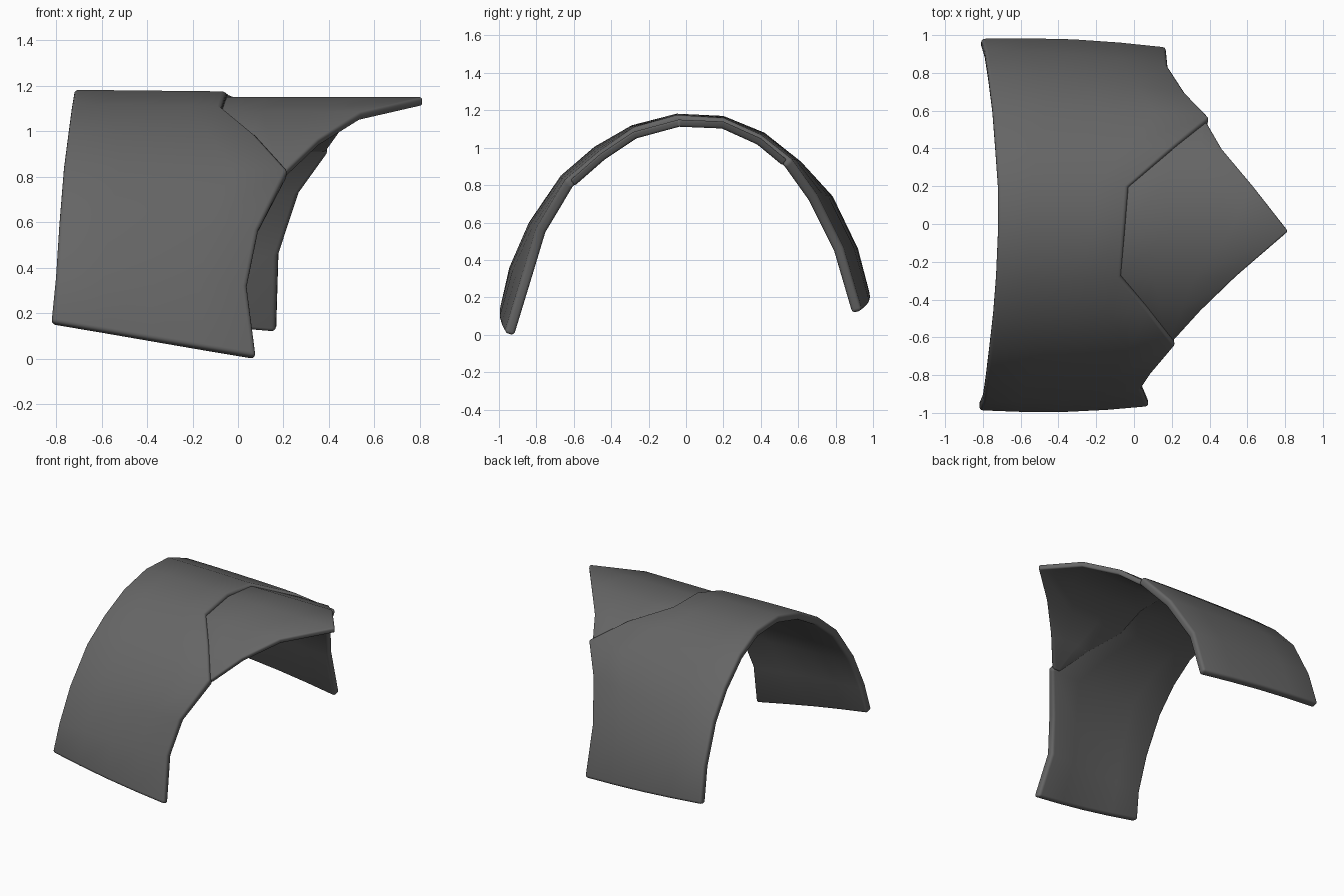
import bpy, bmesh, math
from mathutils import Vector

if "Cube" in bpy.data.objects:
    bpy.data.objects.remove(bpy.data.objects["Cube"])

grey = bpy.data.materials.new("dark grey")
grey.diffuse_color = (0.13, 0.13, 0.13, 1)
grey.use_nodes = True
grey.node_tree.nodes["Principled BSDF"].inputs["Base Color"].default_value = grey.diffuse_color


def curved_plate(name, stations, steps, thickness, bulge, rim):
    """Loft straight ribs between paired edge points, then thicken inwards."""
    bm = bmesh.new()
    ribs = []
    for back, front in stations:
        a, b = Vector(back), Vector(front)
        rib = []
        for i in range(steps + 1):
            t = i / steps
            p = a.lerp(b, t)
            # gentle outward swelling on the side walls
            p.y += bulge * math.sin(math.pi * t) * a.y
            rib.append(bm.verts.new(p))
        ribs.append(rib)
    for r, s in zip(ribs, ribs[1:]):
        for i in range(steps):
            bm.faces.new((r[i], r[i + 1], s[i + 1], s[i]))
    bm.normal_update()
    if sum(f.normal.z for f in bm.faces) < 0:
        bmesh.ops.reverse_faces(bm, faces=bm.faces[:])
    me = bpy.data.meshes.new(name)
    bm.to_mesh(me)
    bm.free()
    me.materials.append(grey)
    ob = bpy.data.objects.new(name, me)
    bpy.context.collection.objects.link(ob)
    solid = ob.modifiers.new("thickness", 'SOLIDIFY')
    solid.thickness = thickness
    solid.offset = -1
    bev = ob.modifiers.new("rounded rim", 'BEVEL')
    bev.width = rim
    bev.segments = 3
    bev.limit_method = 'ANGLE'
    bev.angle_limit = math.radians(50)
    bpy.ops.object.select_all(action='DESELECT')
    ob.select_set(True)
    bpy.context.view_layer.objects.active = ob
    bpy.ops.object.shade_smooth_by_angle(angle=math.radians(40))
    return ob


# Arched shell: (rear edge point, front edge point) from one foot to the other
arch = [
    ((-0.820, -0.990, 0.160), (0.08, -0.970, 0.01)),
    ((-0.800, -0.945, 0.360), (0.04, -0.875, 0.32)),
    ((-0.785, -0.840, 0.600), (0.09, -0.800, 0.57)),
    ((-0.765, -0.670, 0.850), (0.22, -0.645, 0.83)),
    ((-0.745, -0.490, 1.005), (0.08, -0.460, 0.985)),
    ((-0.730, -0.290, 1.120), (-0.07, -0.280, 1.11)),
    ((-0.720, -0.050, 1.182), (-0.05, -0.050, 1.175)),
    ((-0.720, 0.200, 1.170), (-0.03, 0.200, 1.16)),
    ((-0.735, 0.420, 1.080), (0.20, 0.400, 1.07)),
    ((-0.750, 0.620, 0.920), (0.40, 0.565, 0.94)),
    ((-0.770, 0.785, 0.740), (0.27, 0.700, 0.75)),
    ((-0.790, 0.920, 0.460), (0.18, 0.840, 0.47)),
    ((-0.810, 0.985, 0.210), (0.17, 0.940, 0.13)),
]
curved_plate("arched_shell", arch, 4, 0.055, 0.02, 0.018)

# Pointed visor, tucked under the notch in the shell: (rear x, front x, y, z)
visor = [
    (0.16, 0.21, -0.62, 0.825),
    (0.03, 0.355, -0.46, 0.965),
    (-0.11, 0.54, -0.28, 1.085),
    (-0.09, 0.815, -0.04, 1.150),
    (-0.07, 0.63, 0.20, 1.140),
    (0.15, 0.465, 0.40, 1.050),
    (0.32, 0.385, 0.54, 0.935),
]
curved_plate("pointed_visor",
             [((r, y, z), (f, y, z)) for r, f, y, z in visor],
             3, 0.038, 0.0, 0.012)
